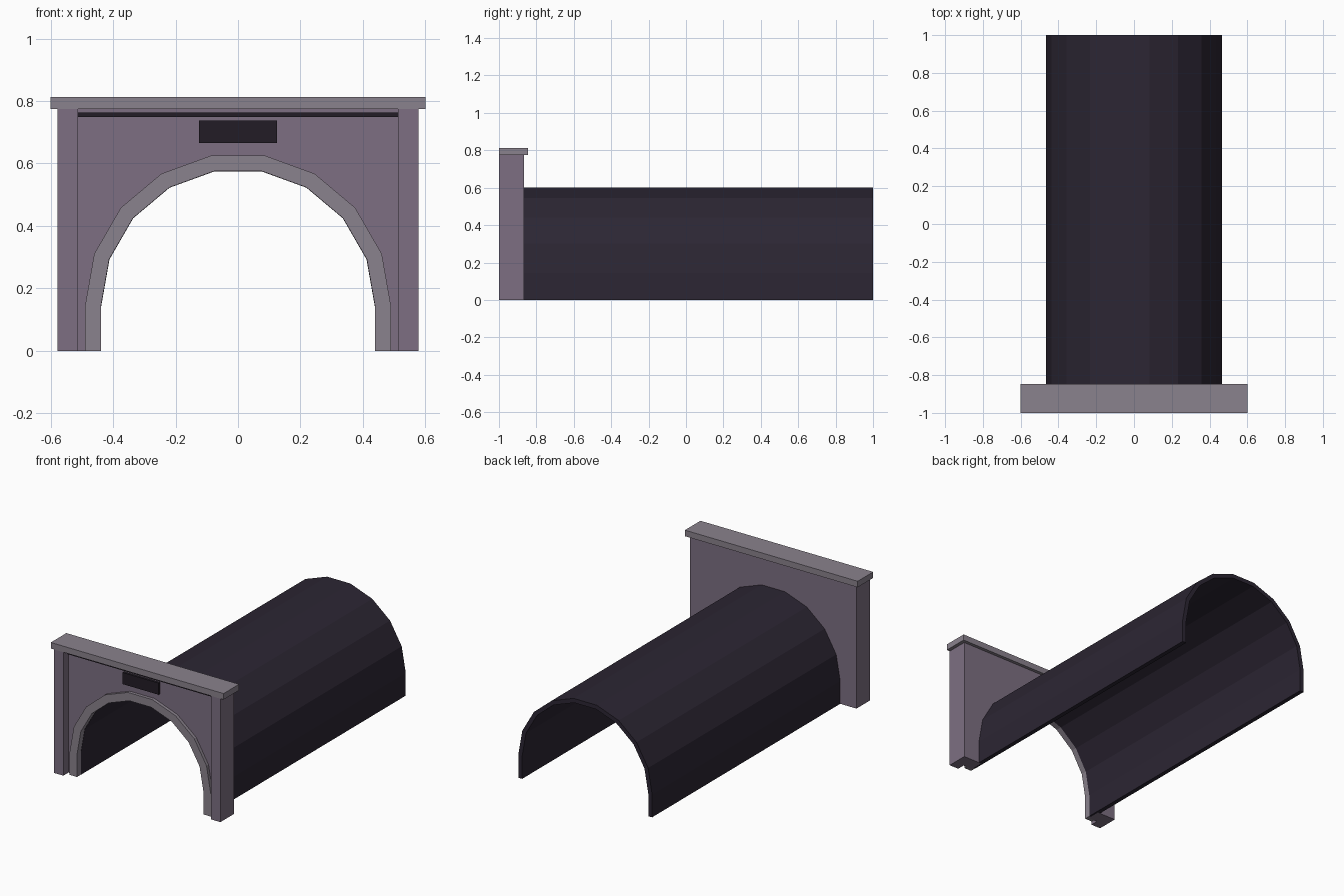
import bpy, bmesh
from math import cos, sin, pi

if "Cube" in bpy.data.objects:
    bpy.data.objects.remove(bpy.data.objects["Cube"])

SPRING = 0.143   # height where the arch curve begins
SEG = 9          # flat facets in the half circle


def material(name, rgb):
    m = bpy.data.materials.new(name)
    m.diffuse_color = (*rgb, 1)
    m.use_nodes = True
    m.node_tree.nodes["Principled BSDF"].inputs["Base Color"].default_value = m.diffuse_color
    return m


STONE = material("stone", (0.205, 0.159, 0.223))
TRIM = material("trim", (0.254, 0.223, 0.266))
DARK = material("dark", (0.016, 0.012, 0.019))
LINING = material("lining", (0.025, 0.019, 0.033))


def finish(name, bm, mat):
    bmesh.ops.recalc_face_normals(bm, faces=bm.faces)
    me = bpy.data.meshes.new(name)
    bm.to_mesh(me)
    bm.free()
    me.materials.append(mat)
    ob = bpy.data.objects.new(name, me)
    bpy.context.collection.objects.link(ob)
    return ob


def prism(name, profile, y0, y1, mat):
    """Extrude a closed x/z outline from y0 to y1."""
    bm = bmesh.new()
    face = bm.faces.new([bm.verts.new((x, y0, z)) for x, z in profile])
    ext = bmesh.ops.extrude_face_region(bm, geom=[face])["geom"]
    moved = [v for v in ext if isinstance(v, bmesh.types.BMVert)]
    bmesh.ops.translate(bm, verts=moved, vec=(0, y1 - y0, 0))
    return finish(name, bm, mat)


def box(name, x0, x1, y0, y1, z0, z1, mat):
    return prism(name, [(x0, z0), (x1, z0), (x1, z1), (x0, z1)], y0, y1, mat)


def arch(r):
    """Stilted half-circle outline from right foot to left foot."""
    curve = [(r * cos(pi * i / SEG), SPRING + r * sin(pi * i / SEG)) for i in range(SEG + 1)]
    return [(r, 0)] + curve + [(-r, 0)]


def arch_band(name, r_in, r_out, y0, y1, mat):
    """Arched shell built from quads between two outlines."""
    bm = bmesh.new()
    loops = [[bm.verts.new((x, y, z)) for x, z in arch(r)]
             for r, y in ((r_in, y0), (r_out, y0), (r_out, y1), (r_in, y1))]
    for a, b in zip(loops, loops[1:] + loops[:1]):
        for i in range(len(a) - 1):
            bm.faces.new((a[i], a[i + 1], b[i + 1], b[i]))
    for k in (0, -1):
        bm.faces.new([lp[k] for lp in loops])
    return finish(name, bm, mat)


# Tunnel lining
arch_band("tunnel_lining", 0.438, 0.465, -0.932, 1.0, LINING)

# Portal wall with arched opening (edge hidden inside the lining)
wall = [(0.513, 0), (0.513, 0.775), (-0.513, 0.775), (-0.513, 0)]
prism("portal_wall", wall + arch(0.45)[::-1], -0.95, -0.866, STONE)

# Raised arch surround
arch_band("arch_surround", 0.439, 0.49, -0.97, -0.932, TRIM)

# Side pilasters
for side, s in (("left", -1), ("right", 1)):
    box(side + "_pilaster", s * 0.513, s * 0.578, -1.0, -0.866, 0, 0.775, STONE)

# Coping slab, shadow strip and blank plaque
box("coping", -0.6, 0.6, -1.0, -0.846, 0.775, 0.813, TRIM)
box("shadow_strip", -0.513, 0.513, -0.96, -0.945, 0.748, 0.763, DARK)
box("plaque", -0.125, 0.125, -0.965, -0.945, 0.665, 0.738, DARK)
